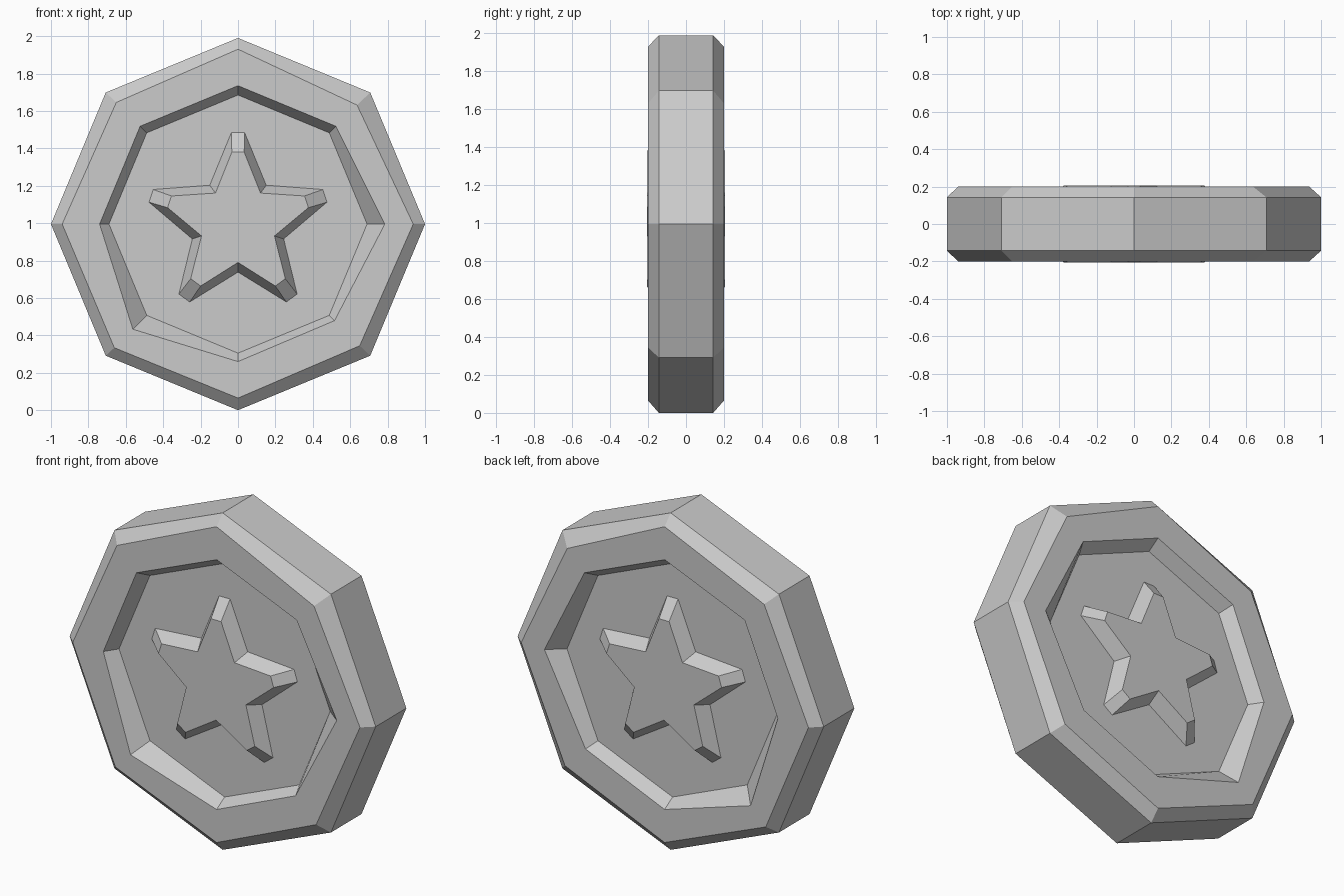
import bpy, bmesh
from math import sin, cos, pi
from mathutils import Vector

cube = bpy.data.objects.get("Cube")
if cube:
    bpy.data.objects.remove(cube, do_unlink=True)

CENTRE_Z = 0.995

grey = bpy.data.materials.new("light_grey")
grey.use_nodes = True
colour = (0.6, 0.6, 0.6, 1)
grey.diffuse_color = colour
grey.node_tree.nodes["Principled BSDF"].inputs["Base Color"].default_value = colour


def octagon(radii):
    """Eight points clockwise from the top, one radius each."""
    return [(r * sin(i * pi / 4), r * cos(i * pi / 4)) for i, r in enumerate(radii)]


def star(tip, notch, half_width):
    """Five-pointed star with blunt tips."""
    points = []
    for i in range(5):
        a = i * 2 * pi / 5
        out, side = Vector((sin(a), cos(a))), Vector((cos(a), -sin(a)))
        points += [out * tip - side * half_width, out * tip + side * half_width]
        b = a + pi / 5
        points.append(Vector((sin(b), cos(b))) * notch)
    return points


def loft(name, rings):
    """Skin (outline, y) rings in order and cap both ends."""
    bm = bmesh.new()
    loops = [[bm.verts.new((x, y, z + CENTRE_Z)) for x, z in outline]
             for outline, y in rings]
    for a, b in zip(loops, loops[1:]):
        for i in range(len(a)):
            j = (i + 1) % len(a)
            bm.faces.new((a[i], a[j], b[j], b[i]))
    bm.faces.new(loops[0])
    bm.faces.new(loops[-1])
    bmesh.ops.recalc_face_normals(bm, faces=bm.faces)
    mesh = bpy.data.meshes.new(name)
    bm.to_mesh(mesh)
    bm.free()
    mesh.materials.append(grey)
    obj = bpy.data.objects.new(name, mesh)
    bpy.context.collection.objects.link(obj)
    return obj


# Coin body: recessed floor, slightly uneven recess wall, rim, bevel, side
floor = octagon([0.69] * 8)
recess = octagon([0.74, 0.74, 0.785, 0.73, 0.735, 0.795, 0.74, 0.74])
rim = octagon([0.935, 0.9, 0.937, 0.92, 0.93, 0.935, 0.94, 0.92])
edge = [(x, z * 0.995) for x, z in octagon([1] * 8)]
half = [(floor, 0.125), (recess, 0.2), (rim, 0.2), (edge, 0.143)]
loft("coin_body", [(o, -y) for o, y in half] + half[::-1])

# Raised star on each side
star_base = star(0.495, 0.26, 0.036)
star_face = star(0.385, 0.205, 0.033)
for name, s in (("front_star", -1), ("back_star", 1)):
    loft(name, [(star_base, s * 0.12), (star_face, s * 0.205)])
